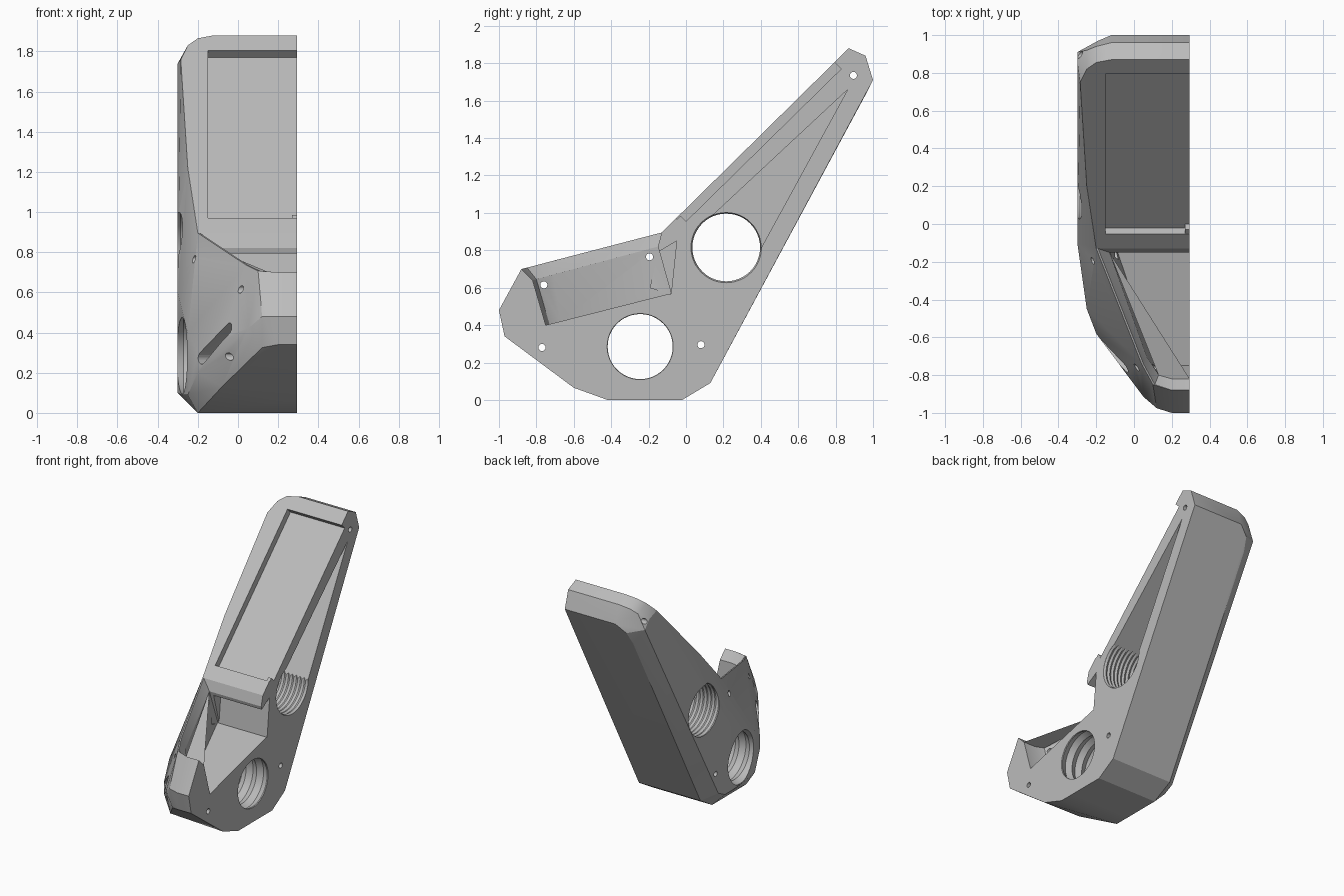
import bpy, bmesh, math
from mathutils import Vector

cube = bpy.data.objects.get("Cube")
if cube:
    bpy.data.objects.remove(cube)

grey = bpy.data.materials.new("plain grey")
grey.use_nodes = True
COLOR = (0.5, 0.5, 0.5, 1)
grey.diffuse_color = COLOR
grey.node_tree.nodes["Principled BSDF"].inputs["Base Color"].default_value = COLOR

CUT = 0.295    # flat inner side
OUT = CUT + 0.03


def finish(bm, name):
    bmesh.ops.recalc_face_normals(bm, faces=bm.faces)
    me = bpy.data.meshes.new(name)
    bm.to_mesh(me)
    bm.free()
    ob = bpy.data.objects.new(name, me)
    bpy.context.collection.objects.link(ob)
    me.materials.append(grey)
    return ob


def hull(name, points):
    bm = bmesh.new()
    for p in points:
        bm.verts.new(p)
    res = bmesh.ops.convex_hull(bm, input=bm.verts)
    junk = {g for g in res["geom_interior"] + res["geom_unused"]
            if isinstance(g, bmesh.types.BMVert)}
    bmesh.ops.delete(bm, geom=list(junk), context="VERTS")
    bmesh.ops.dissolve_limit(bm, angle_limit=0.02, verts=bm.verts, edges=bm.edges)
    return finish(bm, name)


def prism(name, profile, x0, x1):
    return hull(name, [(x, y, z) for x in (x0, x1) for y, z in profile])


def ringed_bore(name, y, z, r, rings, depth, seg=48):
    """Cylinder along x whose wall carries thread-like rings."""
    bm = bmesh.new()
    x0, x1 = -0.4, OUT + 0.05
    n = max(rings * 2, 1)
    prev = None
    for i in range(n + 1):
        rad = r + depth * (i % 2)
        x = x0 + (x1 - x0) * i / n
        ring = [bm.verts.new((x, y + rad * math.cos(a), z + rad * math.sin(a)))
                for a in (2 * math.pi * k / seg for k in range(seg))]
        if prev:
            for k in range(seg):
                j = (k + 1) % seg
                bm.faces.new((prev[k], prev[j], ring[j], ring[k]))
        else:
            bm.faces.new(ring)
        prev = ring
    bm.faces.new(prev)
    return finish(bm, name)


def combine(target, tool, op):
    mod = target.modifiers.new(op, "BOOLEAN")
    mod.operation, mod.object, mod.solver = op, tool, "EXACT"
    bpy.context.view_layer.objects.active = target
    bpy.ops.object.modifier_apply(modifier=mod.name)
    bpy.data.objects.remove(tool)


# Tall leaning rear body
rear_profile = [(0.87, 1.88), (0.96, 1.84), (1, 1.71), (0.13, 0.09),
                (-0.02, 0), (-0.3, 0), (-0.13, 0.895)]
rear = [(CUT, y, z) for y, z in rear_profile]
rear += [(-0.2, -0.13, 0.895), (-0.25, 0.2, 1.22), (-0.285, 0.75, 1.76),
         (-0.25, 0.82, 1.83), (-0.2, 0.855, 1.865), (-0.12, 0.87, 1.88),
         (-0.12, 0.96, 1.84), (-0.2, 0.94, 1.82), (-0.25, 0.92, 1.79)]
rear += [(-0.3, 0.86, 1.74), (-0.3, 0.91, 1.68), (-0.3, 0.05, 0.14),
         (-0.3, -0.03, 0.1), (-0.3, -0.1, 0.1), (-0.3, -0.1, 0.6)]
rear += [(-0.12, 1, 1.71), (-0.19, 0.97, 1.65), (-0.21, 0.92, 1.56),
         (-0.21, 0.13, 0.09), (-0.2, -0.02, 0), (-0.2, -0.3, 0)]
body = hull("device_body", rear)

# Tapered front body with a rounded nose
front_profile = [(-0.13, 0.895), (-0.88, 0.70), (-1, 0.48), (-0.97, 0.34),
                 (-0.6, 0.065), (-0.42, 0), (-0.02, 0), (0, 0.6)]
front = [(CUT, y, z) for y, z in front_profile]
front += [(0.2, -0.88, 0.70), (0.1, -0.85, 0.707), (0.04, -0.74, 0.736),
          (-0.2, -0.13, 0.895)]
front += [(0.2, -1, 0.48), (0.12, -0.975, 0.48), (0.05, -0.915, 0.42),
          (-0.2, -0.58, 0.2), (-0.2, -0.58, 0.3)]
front += [(0.2, -0.97, 0.34), (0.12, -0.94, 0.325), (-0.08, -0.68, 0.13),
          (-0.2, -0.42, 0), (-0.25, -0.45, 0.09), (-0.25, -0.45, 0.4)]
front += [(-0.3, -0.1, 0.1), (-0.3, -0.1, 0.6), (-0.28, -0.24, 0.09),
          (-0.2, -0.02, 0)]
combine(body, hull("front_body", front), "UNION")

# Open wedge-shaped pocket and its flared rim
lip = [(0.2, -0.82, 0.64), (0.13, -0.8, 0.645), (0.07, -0.71, 0.67), (-0.13, -0.15, 0.82)]
floor = [(0.2, -0.75, 0.4), (0.14, -0.73, 0.405), (0.09, -0.67, 0.42), (-0.11, -0.08, 0.57)]
rim = [(0.2, -0.88, 0.70), (0.11, -0.85, 0.707), (0.05, -0.74, 0.736), (-0.19, -0.13, 0.895)]


def to_side(ring):
    return ring + [(OUT, y, z) for _, y, z in (ring[0], ring[-1])]


top = [(x, y, z + 0.1) for x, y, z in to_side(rim)]
combine(body, hull("pocket", to_side(floor) + to_side(lip)), "DIFFERENCE")
combine(body, hull("pocket_flare", to_side(lip) + to_side(rim) + top), "DIFFERENCE")
combine(body, prism("pocket_undercut",
                    [(-0.05, 0.85), (-0.15, 0.79), (-0.19, 0.6), (-0.08, 0.565)],
                    -0.1, OUT), "DIFFERENCE")

# Screen recess and hollow behind it
combine(body, prism("screen_recess",
                    [(-0.02, 0.935), (0.83, 1.77), (0.75, 1.85), (-0.1, 1.02)],
                    -0.15, OUT), "DIFFERENCE")
combine(body, prism("hollow", [(0.865, 1.66), (0.06, 0.91), (0.215, 0.82), (0.395, 0.8)],
                    -0.12, OUT), "DIFFERENCE")

# Large ringed bores and small pin holes
combine(body, ringed_bore("rear_bore", 0.215, 0.815, 0.181, 24, 0.008), "DIFFERENCE")
combine(body, ringed_bore("front_bore", -0.245, 0.285, 0.174, 9, 0.02), "DIFFERENCE")
for y, z in [(0.895, 1.735), (-0.76, 0.615), (-0.195, 0.765), (-0.77, 0.28), (0.08, 0.295)]:
    combine(body, ringed_bore("pin_hole", y, z, 0.019, 0, 0, 16), "DIFFERENCE")

# Slanted slot in the front side wall
along = Vector((0.17, -0.22, 0.2)).normalized()
inward = Vector((0.8, 0.6, 0)).normalized()
inward = (inward - along * inward.dot(along)).normalized()
across = along.cross(inward)
centre = Vector((-0.11, -0.68, 0.345))
slot = []
for depth in (-0.12, 0.08):
    for end in (-1, 1):
        for k in range(9):
            a = math.pi * (k / 8 - 0.5)
            slot.append(centre + inward * depth
                        + along * end * (0.125 + 0.03 * math.cos(a))
                        + across * 0.03 * math.sin(a))
combine(body, hull("side_slot", slot), "DIFFERENCE")

# Small stop at the lower edge of the screen recess
stop = prism("screen_stop", [(-0.02, 0.935), (0, 0.955), (-0.03, 0.985), (-0.05, 0.965)],
             0.27, CUT)

bpy.ops.object.select_all(action="DESELECT")
body.select_set(True)
bpy.context.view_layer.objects.active = body
bpy.ops.object.shade_smooth_by_angle(angle=math.radians(22))
